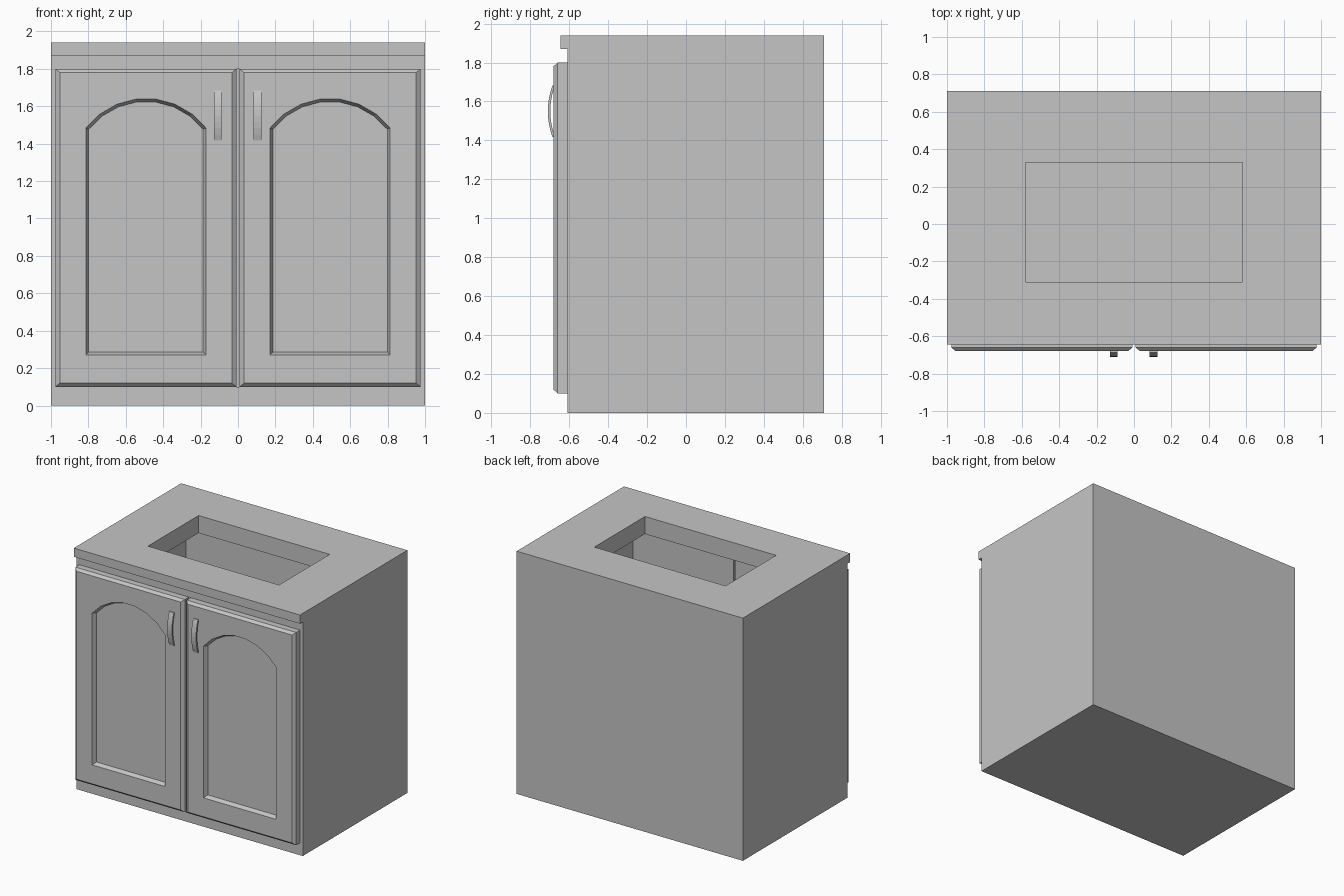
import bpy, bmesh
from math import sin, cos, acos

cube = bpy.data.objects.get("Cube")
if cube:
    bpy.data.objects.remove(cube, do_unlink=True)

grey = bpy.data.materials.new("plain grey")
grey.use_nodes = True
colour = (0.56, 0.56, 0.56, 1)
grey.diffuse_color = colour
grey.node_tree.nodes["Principled BSDF"].inputs["Base Color"].default_value = colour


def finish(name, bm):
    """Turn a bmesh into a flat shaded object."""
    bmesh.ops.recalc_face_normals(bm, faces=bm.faces)
    mesh = bpy.data.meshes.new(name)
    bm.to_mesh(mesh)
    bm.free()
    mesh.materials.append(grey)
    obj = bpy.data.objects.new(name, mesh)
    bpy.context.collection.objects.link(obj)
    return obj


def extrude_x(name, profile, x0, x1):
    """Extrude a (y, z) profile from x0 to x1."""
    bm = bmesh.new()
    face = bm.faces.new([bm.verts.new((x0, y, z)) for y, z in profile])
    out = bmesh.ops.extrude_face_region(bm, geom=[face])["geom"]
    moved = [v for v in out if isinstance(v, bmesh.types.BMVert)]
    bmesh.ops.translate(bm, verts=moved, vec=(x1 - x0, 0, 0))
    return finish(name, bm)


def cut_box(target, name, half_x, y0, y1, z0, z1):
    """Subtract a box that is centred on x = 0."""
    cutter = extrude_x(name, [(y0, z0), (y1, z0), (y1, z1), (y0, z1)], -half_x, half_x)
    cutter.hide_render = True
    mod = target.modifiers.new(name, "BOOLEAN")
    mod.operation, mod.solver, mod.object = "DIFFERENCE", "EXACT", cutter
    bpy.context.view_layer.objects.active = target
    bpy.ops.object.modifier_apply(modifier=mod.name)
    bpy.data.objects.remove(cutter, do_unlink=True)


# Cabinet body and overhanging worktop in one piece, hollow and open at the front
BACK, FRONT, LIP = 0.71, -0.61, -0.645
TOP, LIP_Z = 1.94, 1.87
body = extrude_x("cabinet_body", [
    (FRONT, 0), (BACK, 0), (BACK, TOP), (LIP, TOP), (LIP, LIP_Z), (FRONT, LIP_Z)], -1, 1)
cut_box(body, "cavity_cutter", 0.895, -0.8, 0.62, 0.1, 1.8)
cut_box(body, "basin_cutter", 0.58, -0.31, 0.33, 1.7, 2.1)


def rectangle(x0, x1, z0, z1):
    return [(x0, z0), (x1, z0), (x1, z1), (x0, z1)]


def arched(cx, half, z0, crown, radius, steps=7):
    """Outline with a flat foot and a shallow arched head, from bottom left round to bottom right."""
    centre = crown - radius
    reach = acos((radius**2 - half**2) ** 0.5 / radius)
    head = [-reach + 2 * reach * i / steps for i in range(steps + 1)]
    return ([(cx - half, z0)] + [(cx + radius * sin(a), centre + radius * cos(a)) for a in head]
            + [(cx + half, z0)])


def door(name, x0, x1, panel_x):
    """Slab with a chamfered rim and a sunken arched panel."""
    bm = bmesh.new()

    def ring(points, y):
        return [bm.verts.new((x, y, z)) for x, z in points]

    def bridge(a, b):
        for i in range(len(a)):
            j = (i + 1) % len(a)
            bm.faces.new((a[i], a[j], b[j], b[i]))

    c, face_y = 0.024, -0.68
    outer = rectangle(x0, x1, 0.1, 1.8)
    back = ring(outer, FRONT)
    rim = ring(outer, face_y + 0.02)
    front = ring(rectangle(x0 + c, x1 - c, 0.1 + c * 0.8, 1.8 - c * 0.8), face_y)
    lip = ring(arched(panel_x, 0.322, 0.27, 1.642, 0.405), face_y)
    sunk = ring(arched(panel_x, 0.306, 0.285, 1.626, 0.389), face_y + 0.033)
    bm.faces.new(back)
    bridge(back, rim)
    bridge(rim, front)
    bridge(lip, sunk)
    bm.faces.new(sunk)
    # Face frame around the arch: bottom rail, two stiles, top rail
    bm.faces.new((front[0], front[1], lip[-1], lip[0]))
    bm.faces.new((front[0], lip[0], lip[1], front[3]))
    bm.faces.new((front[1], front[2], lip[-2], lip[-1]))
    bm.faces.new([front[3]] + lip[1:-1] + [front[2]])
    finish(name, bm)


door("right_door", -0.977, -0.008, -0.492)
door("left_door", 0.008, 0.977, 0.492)


# Bowed strap handles
def bow(y_end, rise, half, steps=8):
    pts = []
    for i in range(steps + 1):
        t = 2 * i / steps - 1
        pts.append((y_end - rise * (1 - t * t), 1.55 + half * t))
    return pts


strap = bow(-0.686, 0.024, 0.133) + [(-0.679, 1.683)] + bow(-0.679, 0.018, 0.115)[::-1] + [(-0.679, 1.417)]
for name, x in (("right_handle", -0.108), ("left_handle", 0.105)):
    extrude_x(name, strap, x - 0.021, x + 0.021)
